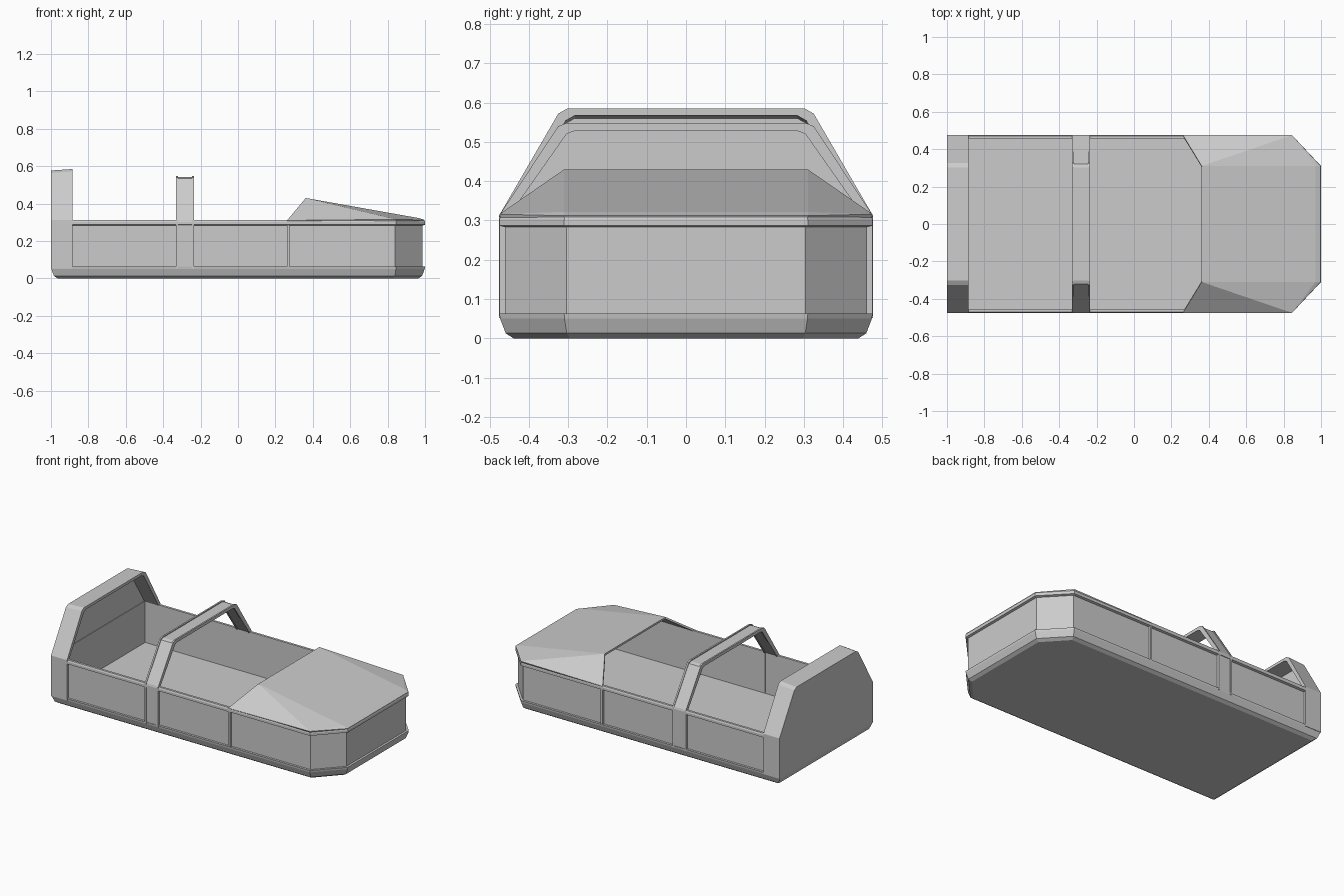
import bpy, bmesh

if "Cube" in bpy.data.objects:
    bpy.data.objects.remove(bpy.data.objects["Cube"])


def finish(name, bm, fix=True):
    if fix:
        bmesh.ops.recalc_face_normals(bm, faces=bm.faces)
    me = bpy.data.meshes.new(name)
    bm.to_mesh(me)
    bm.free()
    ob = bpy.data.objects.new(name, me)
    bpy.context.collection.objects.link(ob)
    return ob


def loft(name, rings, closed=False):
    """Join equal-length rings into a solid, capped or wrapped on itself."""
    bm = bmesh.new()
    vs = [[bm.verts.new(p) for p in r] for r in rings]
    n = len(vs[0])
    pairs = list(zip(vs, vs[1:]))
    if closed:
        pairs.append((vs[-1], vs[0]))
    for a, b in pairs:
        for i in range(n):
            j = (i + 1) % n
            bm.faces.new((a[i], a[j], b[j], b[i]))
    if not closed:
        bm.faces.new(vs[0])
        bm.faces.new(vs[-1])
    return finish(name, bm)


def outline(inset, z):
    y, x = 0.475 - inset, 1 - inset
    c = 0.31 - inset * 0.4
    d = 0.845 - inset * 0.4
    return [(-x, -y, z), (d, -y, z), (x, -c, z), (x, c, z), (d, y, z), (-x, y, z)]


def box(name, x0, x1, y0, y1, z0, z1):
    return loft(name, [[(x0, y0, z), (x1, y0, z), (x1, y1, z), (x0, y1, z)]
                       for z in (z0, z1)])


def band(name, half, x0, x1, thick, shear=0.0):
    """Arched strip across the body; half is the +y half of its profile."""
    outer = [(-y, z) for y, z in half] + [(y, z) for y, z in reversed(half)]
    ih = [(y - thick * 1.05, z if i == 0 else z - thick * (0.35 if i == 1 else 1))
          for i, (y, z) in enumerate(half)]
    inner = [(-y, z) for y, z in ih] + [(y, z) for y, z in reversed(ih)]
    rings = []
    for (yo, zo), (yi, zi) in zip(outer, inner):
        so, si = (shear if zo > 0.4 else 0), (shear if zi > 0.4 else 0)
        rings.append([(x0, yo, zo - so), (x1, yo, zo), (x1, yi, zi), (x0, yi, zi - si)])
    return loft(name, rings)


# Hollow tub: chamfered sill, recessed walls, rim, inner walls and floor
profile = [(0.036, 0), (0.016, 0.013), (0.002, 0.05), (0, 0.063), (0.014, 0.063),
           (0.014, 0.283), (0, 0.287), (0, 0.302), (0.004, 0.312), (0.019, 0.312),
           (0.019, 0.045)]
loft("tub", [outline(d, z) for d, z in profile])

# Tail arch with its closed back wall
tail = [(0.476, 0.052), (0.476, 0.312), (0.325, 0.572), (0.302, 0.585)]
band("tail_arch", tail, -1.0, -0.885, 0.018, 0.008)
wall = [(-y, z) for y, z in tail] + [(y, z) for y, z in reversed(tail)]
loft("back_wall", [[(x, y * 0.995, z - (0.009 if z > 0.4 else 0)) for y, z in wall]
                   for x in (-1.0, -0.985)])

# Roll bar with raised edge lips
bar = [(0.472, 0.052), (0.472, 0.312), (0.322, 0.535), (0.302, 0.542)]
band("roll_bar", bar, -0.328, -0.242, 0.014)
lip = [(0.476, 0.052), (0.476, 0.312), (0.325, 0.54), (0.304, 0.548)]
for i, x in enumerate((-0.332, -0.246)):
    band("roll_bar_lip_%d" % i, lip, x, x + 0.01, 0.02)

# Thin ribs between side panels
for s, side in ((-1, "right"), (1, "left")):
    y0, y1 = sorted((s * 0.459, s * 0.474))
    box("side_rib_" + side, 0.262, 0.276, y0, y1, 0.06, 0.29)

# Faceted front hood, open towards the cockpit
bm = bmesh.new()
side = [(0.362, 0.31, 0.43), (0.97, 0.31, 0.322), (0.262, 0.475, 0.31),
        (0.845, 0.475, 0.316), (0.998, 0.31, 0.312)]
L = [bm.verts.new(p) for p in side]
R = [bm.verts.new((x, -y, z)) for x, y, z in side]
bm.faces.new((L[0], R[0], R[1], L[1]))
bm.faces.new((L[1], R[1], R[4], L[4]))
for a, b, c in ((0, 3, 2), (0, 1, 3), (1, 4, 3)):
    bm.faces.new((L[a], L[b], L[c]))
    bm.faces.new((R[a], R[c], R[b]))
for f in bm.faces:
    f.normal_update()
    if f.normal.z < 0:
        f.normal_flip()
hood = finish("hood", bm, fix=False)
m = hood.modifiers.new("thickness", 'SOLIDIFY')
m.thickness = 0.012
m.offset = -1
